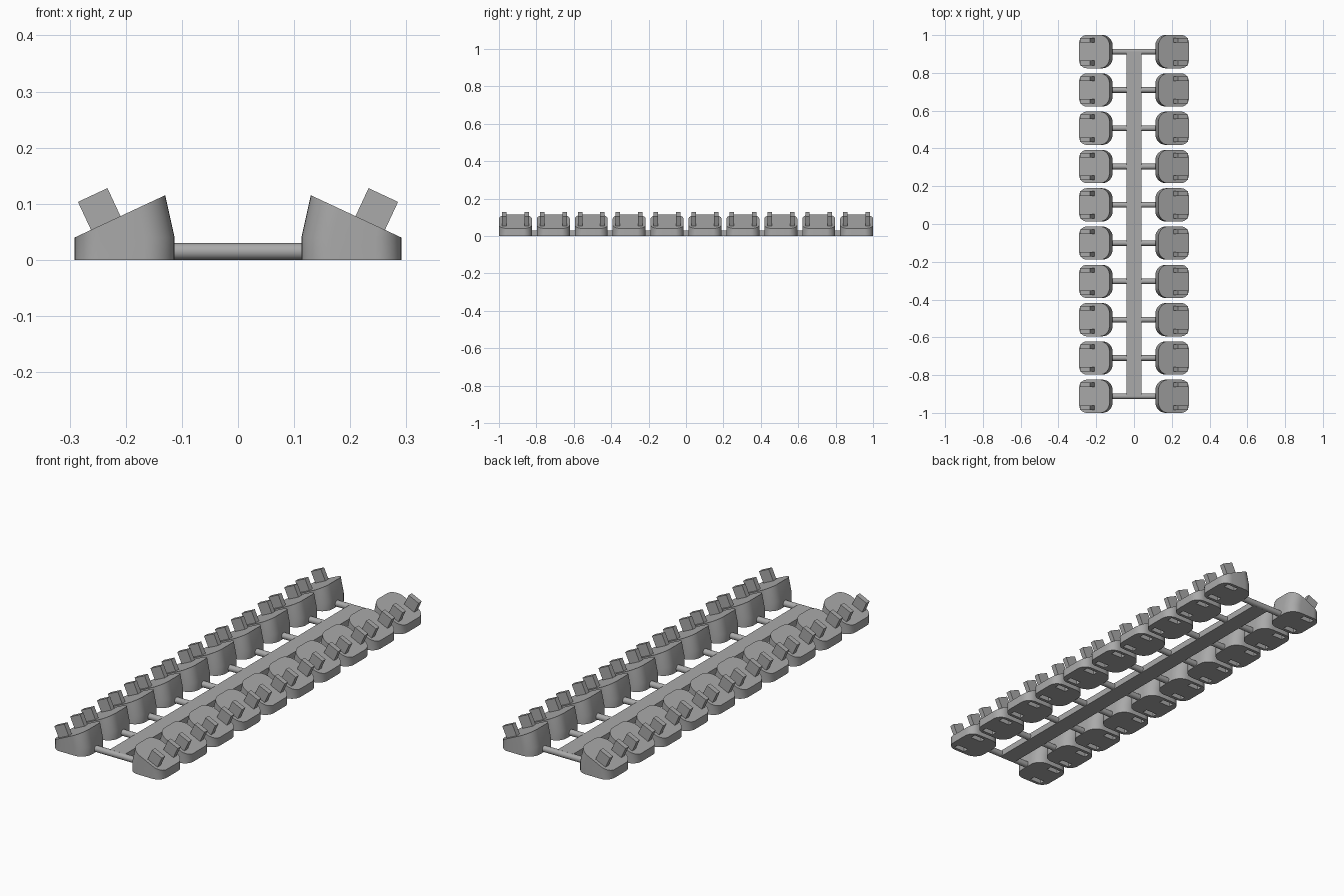
import bpy, bmesh, math
from mathutils import Matrix, Vector

if "Cube" in bpy.data.objects:
    bpy.data.objects.remove(bpy.data.objects["Cube"], do_unlink=True)

grey = bpy.data.materials.new("plain grey")
grey.use_nodes = True
colour = (0.4, 0.4, 0.4, 1)
grey.diffuse_color = colour
grey.node_tree.nodes["Principled BSDF"].inputs["Base Color"].default_value = colour

ROWS, FIRST, PITCH = 10, -0.912, 0.2027
INNER, OUTER, HALF = 0.113, 0.291, 0.088      # block footprint
SIDE, TILT = 0.04, math.radians(25)
PRONG_Y = 0.06


def finish(bm, name, smooth=False):
    bmesh.ops.recalc_face_normals(bm, faces=bm.faces)
    mesh = bpy.data.meshes.new(name)
    bm.to_mesh(mesh)
    bm.free()
    mesh.materials.append(grey)
    ob = bpy.data.objects.new(name, mesh)
    bpy.context.collection.objects.link(ob)
    if smooth:
        bpy.ops.object.select_all(action='DESELECT')
        ob.select_set(True)
        bpy.context.view_layer.objects.active = ob
        bpy.ops.object.shade_smooth_by_angle(angle=math.radians(30))
    return ob


def add_box(bm, size, matrix):
    bmesh.ops.create_cube(bm, size=1, matrix=matrix @ Matrix.Diagonal((*size, 1)))


def footprint(steps=8):
    """Rounded rectangle, softer on the inner end."""
    points = []
    corners = [(OUTER, 1, 1, 0.045), (INNER, -1, 1, 0.055),
               (INNER, -1, -1, 0.055), (OUTER, 1, -1, 0.045)]
    for i, (x, sx, sy, r) in enumerate(corners):
        for k in range(steps + 1):
            a = math.pi / 2 * (i + k / steps)
            points.append(Vector((x - sx * r + r * math.cos(a),
                                  sy * (HALF - r) + r * math.sin(a), 0)))
    return points


# Tilted plane: hinged on the upper outer edge of the block
hinge = Vector((OUTER, 0, SIDE))
tilt = Matrix.Translation(hinge) @ Matrix.Rotation(TILT, 4, 'Y') @ Matrix.Translation((-OUTER, 0, 0))

# Wedge block: straight base lofted to the tilted copy of its outline
bm = bmesh.new()
outline = footprint()
rings = [[bm.verts.new(p) for p in outline],
         [bm.verts.new(p + Vector((0, 0, SIDE))) for p in outline],
         [bm.verts.new(tilt @ p) for p in outline]]
n = len(outline)
for low, high in zip(rings, rings[1:]):
    for i in range(n):
        j = (i + 1) % n
        bm.faces.new((low[i], low[j], high[j], high[i]))
bm.faces.new(rings[0][::-1])
bm.faces.new(rings[2])
bmesh.ops.remove_doubles(bm, verts=bm.verts, dist=0.0004)
block = finish(bm, "wedge_block", smooth=True)

# Slots under the block
bm = bmesh.new()
for s in (-1, 1):
    add_box(bm, (0.06, 0.027, 0.08), Matrix.Translation((0.23, s * PRONG_Y, 0)))
cutter = finish(bm, "slot_cutter")
cutter.hide_render = True
cutter.hide_set(True)
cut = block.modifiers.new("slots", 'BOOLEAN')
cut.operation, cut.solver, cut.object = 'DIFFERENCE', 'EXACT', cutter

# Apply the cut so that the mesh can be shared by every block
bpy.context.view_layer.update()
cut_mesh = bpy.data.meshes.new_from_object(block.evaluated_get(bpy.context.evaluated_depsgraph_get()))
bpy.data.objects.remove(block, do_unlink=True)
bpy.data.objects.remove(cutter, do_unlink=True)

# Pair of prongs standing square to the tilted top
bm = bmesh.new()
for s in (-1, 1):
    add_box(bm, (0.058, 0.024, 0.061), tilt @ Matrix.Translation((OUTER - 0.061, s * PRONG_Y, 0.0245)))
prongs = finish(bm, "prongs")
prong_mesh = prongs.data
bpy.data.objects.remove(prongs, do_unlink=True)

# Cross rod
bm = bmesh.new()
bmesh.ops.create_cone(bm, cap_ends=True, segments=32, radius1=0.0148, radius2=0.0148,
                      depth=2 * INNER + 0.01,
                      matrix=Matrix.Translation((0, 0, 0.015)) @ Matrix.Rotation(math.pi / 2, 4, 'Y'))
rod = finish(bm, "cross_rod", smooth=True)
rod_mesh = rod.data
bpy.data.objects.remove(rod, do_unlink=True)

# Repeat rows, turning each part half round for the other side
for row in range(ROWS):
    y = FIRST + row * PITCH
    parts = [("cross_rod", rod_mesh, 0)]
    for side, angle in (("left", 0), ("right", math.pi)):
        parts += [(side + "_wedge_block", cut_mesh, angle), (side + "_prongs", prong_mesh, angle)]
    for name, mesh, angle in parts:
        ob = bpy.data.objects.new(f"{name}_{row + 1}", mesh)
        ob.location.y = y
        ob.rotation_euler.z = angle
        bpy.context.collection.objects.link(ob)

# Centre rail
bm = bmesh.new()
add_box(bm, (0.082, -2 * FIRST, 0.03), Matrix.Translation((0, 0, 0.015)))
finish(bm, "centre_rail")
